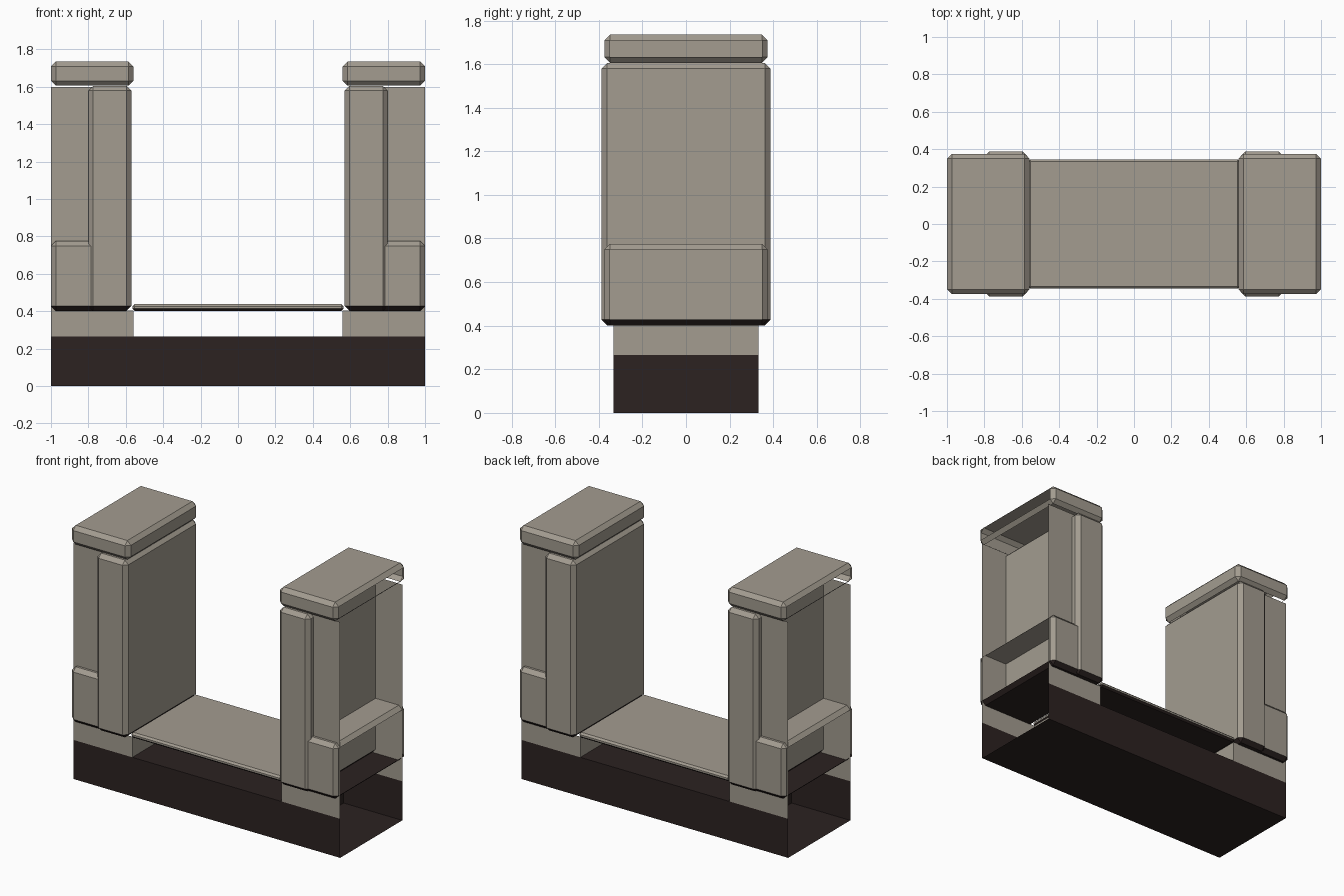
import bpy, bmesh
from mathutils import Vector

if "Cube" in bpy.data.objects:
    bpy.data.objects.remove(bpy.data.objects["Cube"])

def material(name, rgb):
    m = bpy.data.materials.new(name)
    m.diffuse_color = (*rgb, 1)
    m.use_nodes = True
    m.node_tree.nodes["Principled BSDF"].inputs["Base Color"].default_value = m.diffuse_color
    return m

STONE = material("warm grey stone", (0.366, 0.332, 0.279))
DARK = material("dark brown", (0.025, 0.016, 0.015))

def block(name, lo, hi, chamfer=0.0, mats=(STONE,), remove=(), mirror=False):
    """Box between two corners; 'remove' lists the directions left open.
    With two materials, downward faces take the second one."""
    lo, hi = Vector(lo), Vector(hi)
    bm = bmesh.new()
    bmesh.ops.create_cube(bm, size=1)
    for v in bm.verts:
        v.co = Vector((lo[i] + (v.co[i] + 0.5) * (hi[i] - lo[i]) for i in range(3)))
    if chamfer:
        bmesh.ops.bevel(bm, geom=bm.edges[:], offset=chamfer, offset_type='OFFSET',
                        segments=1, profile=0.5, affect='EDGES')
    bm.normal_update()
    gone = [f for f in bm.faces if any(f.normal.dot(Vector(d)) > 0.95 for d in remove)]
    bmesh.ops.delete(bm, geom=gone, context='FACES')
    if len(mats) > 1:
        for f in bm.faces:
            f.material_index = int(f.normal.z < -0.3)
    me = bpy.data.meshes.new(name)
    bm.to_mesh(me)
    bm.free()
    for m in mats:
        me.materials.append(m)
    ob = bpy.data.objects.new(name, me)
    bpy.context.collection.objects.link(ob)
    if mirror:
        ob.modifiers.new("Mirror", 'MIRROR').use_mirror_merge = False
    return ob

LEFT, RIGHT, UP, DOWN = (-1, 0, 0), (1, 0, 0), (0, 0, 1), (0, 0, -1)
Y = 0.333

# dark plinth: closed middle, hollow ends open to the outside
block("plinth_middle", (-0.56, -Y, 0), (0.56, Y, 0.265), mats=(DARK,))
block("plinth_end", (0.56, -Y, 0), (1, Y, 0.265), mats=(DARK,),
      remove=(LEFT, RIGHT, UP), mirror=True)

# low stone footing on the plinth, then the hollow wall rising from it
block("footing", (0.56, -Y, 0.265), (1, Y, 0.405),
      remove=(RIGHT, UP, DOWN), mirror=True)
block("wall_body", (0.78, -Y, 0.405), (1, Y, 1.6),
      remove=(LEFT, RIGHT, UP, DOWN), mirror=True)

# chamfered pillar on the inner side
block("pillar", (0.57, -0.388, 0.402), (0.80, 0.388, 1.605), 0.026,
      (STONE, DARK), mirror=True)

# skirting block at the outer foot of the wall
block("skirting", (0.74, -0.375, 0.402), (1, 0.375, 0.775), 0.026,
      (STONE, DARK), remove=(LEFT, RIGHT), mirror=True)

# cap stone, open underneath and at the outer end
block("cap", (0.56, -0.375, 1.606), (1, 0.375, 1.735), 0.026,
      remove=(RIGHT, DOWN), mirror=True)

# walkway slab between the two pillars
block("walkway", (-0.565, -0.346, 0.402), (0.565, 0.346, 0.438), 0.012, (STONE, DARK))
